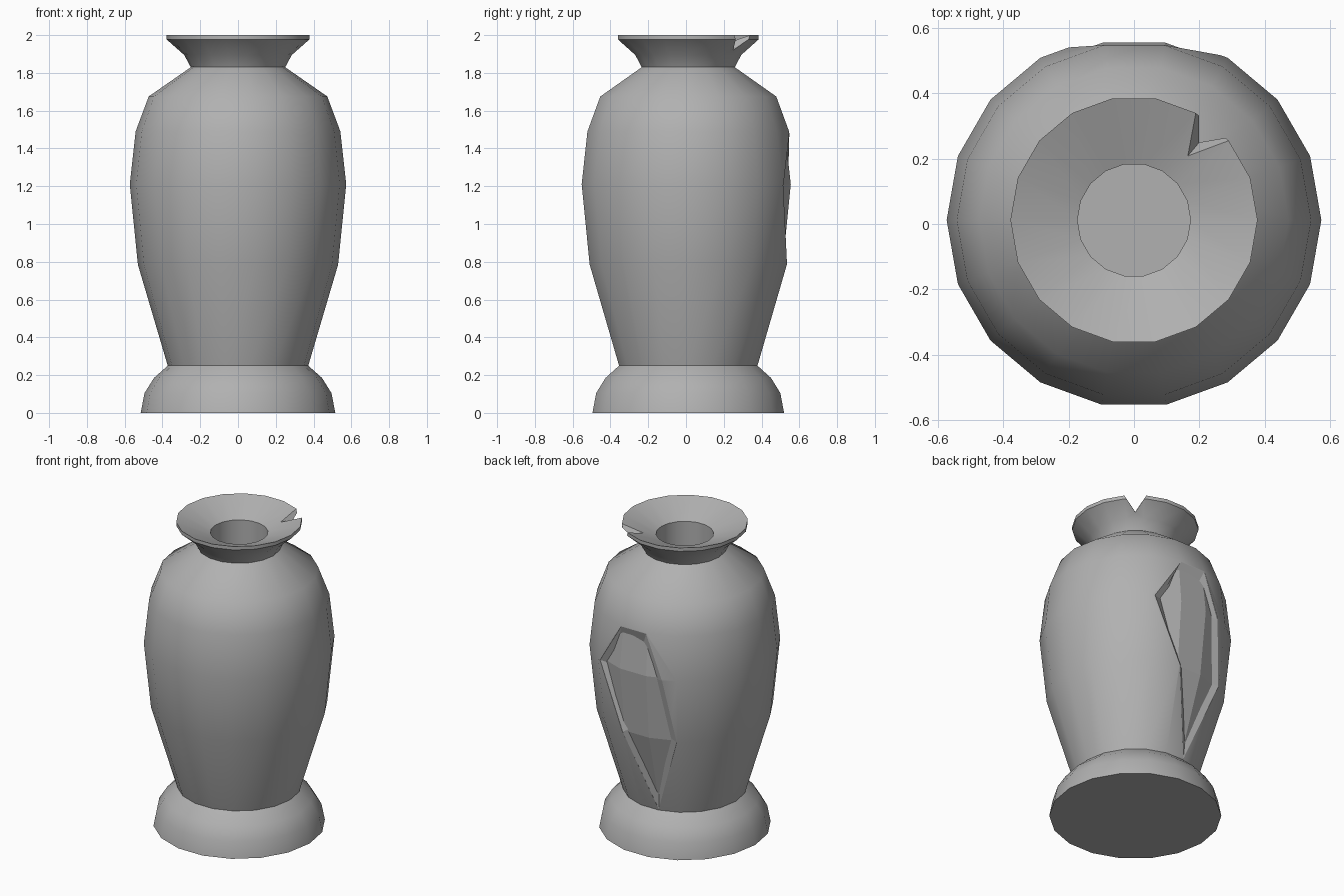
import bpy, bmesh
from math import sin, cos, radians

if "Cube" in bpy.data.objects:
    bpy.data.objects.remove(bpy.data.objects["Cube"])

SIDES = 18
CY = 0.012          # vase axis sits slightly behind centre


def polar(r, deg, z):
    a = radians(deg)
    return (r * cos(a), r * sin(a) + CY, z)


def make_object(name, verts, faces):
    mesh = bpy.data.meshes.new(name)
    mesh.from_pydata(verts, [], faces)
    bm = bmesh.new()
    bm.from_mesh(mesh)
    bmesh.ops.recalc_face_normals(bm, faces=bm.faces)
    bm.to_mesh(mesh)
    bm.free()
    ob = bpy.data.objects.new(name, mesh)
    bpy.context.collection.objects.link(ob)
    return ob


def loft(name, loops, caps):
    """Skin equal-length closed loops; caps are local index faces for both ends."""
    n = len(loops[0])
    verts = [p for loop in loops for p in loop]
    faces = []
    for k in range(len(loops) - 1):
        for i in range(n):
            j = (i + 1) % n
            faces.append((k * n + i, k * n + j, (k + 1) * n + j, (k + 1) * n + i))
    last = (len(loops) - 1) * n
    faces += [tuple(f) for f in caps]
    faces += [tuple(last + i for i in f) for f in caps]
    return make_object(name, verts, faces)


def lathe(name, profile):
    loops = [[polar(r, 360 * i / SIDES, z) for i in range(SIDES)] for r, z in profile]
    return loft(name, loops, [list(range(SIDES))])


def subtract(target, cutter):
    cutter.hide_render = True
    mod = target.modifiers.new(cutter.name, 'BOOLEAN')
    mod.operation = 'DIFFERENCE'
    mod.solver = 'EXACT'
    mod.object = cutter
    bpy.context.view_layer.objects.active = target
    bpy.ops.object.modifier_apply(modifier=mod.name)
    bpy.data.objects.remove(cutter, do_unlink=True)


# Vase: foot, body, shoulder, flared neck, lip, then inside of the mouth
body = [(0.372, 0.25), (0.53, 0.785), (0.573, 1.21), (0.542, 1.49), (0.473, 1.675)]
vase = lathe("vase", [(0.515, 0), (0.495, 0.105), (0.445, 0.185)] + body +
             [(0.25, 1.83), (0.285, 1.895), (0.378, 1.977), (0.378, 2.0),
              (0.173, 1.92), (0.173, 1.5)])

# Grey clay colour
clay = bpy.data.materials.new("clay")
clay.diffuse_color = (0.44, 0.44, 0.44, 1)
clay.use_nodes = True
clay.node_tree.nodes["Principled BSDF"].inputs["Base Color"].default_value = clay.diffuse_color
vase.data.materials.append(clay)

# Smooth around the form, sharp at the neck, foot and lip (cuts stay flat)
bpy.ops.object.select_all(action='DESELECT')
vase.select_set(True)
bpy.context.view_layer.objects.active = vase
bpy.ops.object.shade_smooth_by_angle(angle=radians(37))


def surface(deg, z):
    """Radius of the faceted body at an angle and height."""
    for (r0, z0), (r1, z1) in zip(body, body[1:]):
        if z <= z1:
            r = r0 + (r1 - r0) * (z - z0) / (z1 - z0)
            break
    return r * cos(radians(10)) / cos(radians(deg % 20 - 10))


# V-shaped notch in the lip, centred on the rim facet at 50 degrees
def notch_section(r):
    z = 1.954 - (r - 0.256) * 0.604
    a = radians(50)
    return [(r * cos(a) - t * sin(a), r * sin(a) + t * cos(a) + CY, z + h)
            for t, h in ((0, 0), (0.1414, 0.25), (-0.1414, 0.25))]


subtract(vase, loft("notch_cutter", [notch_section(0.15), notch_section(0.46)], [[0, 1, 2]]))

# Shallow chipped patch on the back: (angle, height) of its rim and its floor
edge = [(80.3, 1.485), (99.7, 1.485), (111, 1.2), (119.7, 0.785),
        (100.3, 0.258), (80.3, 0.785), (62, 1.205)]
floor = [(77, 1.42), (97, 1.42), (107, 1.2), (115.5, 0.80),
         (101, 0.36), (83, 0.80), (66, 1.2)]
DEPTH = 0.022
inner, rim, outer = [], [], []
for (a, z), (fa, fz) in zip(edge, floor):
    top = polar(surface(a, z), a, z)
    low = polar(surface(fa, fz) - DEPTH, fa, fz)
    inner.append(tuple(q + 0.4 * (q - p) for p, q in zip(top, low)))
    rim.append(top)
    outer.append(polar(surface(a, z) + 0.3, a, z))
chip = loft("chip_cutter", [inner, rim, outer], [[0, 1, 2, 6], [6, 2, 3, 5], [5, 3, 4]])

# The chip floor follows a slightly shrunken copy of the body
core = lathe("chip_core", [(0.2, 0.1)] + [(r - DEPTH, z) for r, z in body])
subtract(chip, core)
chip.data.materials.append(clay)
subtract(vase, chip)
